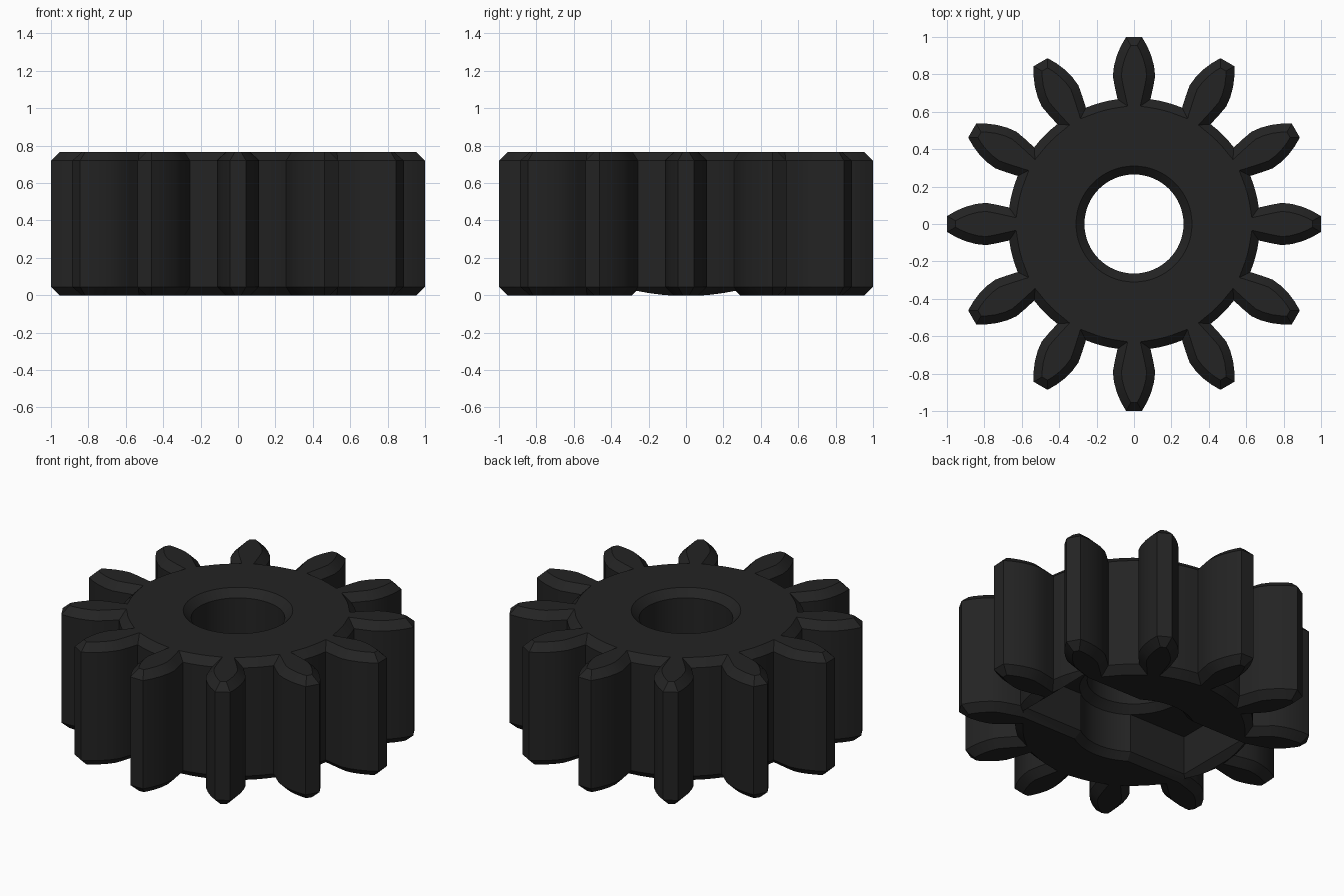
import bpy, bmesh, math

if "Cube" in bpy.data.objects:
    bpy.data.objects.remove(bpy.data.objects["Cube"])

TEETH, HEIGHT, CH = 12, 0.765, 0.045

dark = bpy.data.materials.new("charcoal")
dark.diffuse_color = (0.017, 0.017, 0.017, 1)
dark.use_nodes = True
dark.node_tree.nodes["Principled BSDF"].inputs["Base Color"].default_value = dark.diffuse_color


def loft(name, rings, closed=False):
    """Join equal rings of points into a solid, capped or looped."""
    bm = bmesh.new()
    loops = [[bm.verts.new(p) for p in ring] for ring in rings]
    n = len(loops[0])
    pairs = list(zip(loops, loops[1:]))
    for a, b in pairs:
        for i in range(n):
            j = (i + 1) % n
            bm.faces.new((a[i], a[j], b[j], b[i]))
    bm.faces.new(loops[0][::-1])
    bm.faces.new(loops[-1])
    bmesh.ops.recalc_face_normals(bm, faces=bm.faces)
    me = bpy.data.meshes.new(name)
    bm.to_mesh(me)
    bm.free()
    me.materials.append(dark)
    ob = bpy.data.objects.new(name, me)
    bpy.context.collection.objects.link(ob)
    return ob


def inset(points, d):
    """Offset a counter-clockwise outline inwards by d with mitred corners."""
    out = []
    for i, (x, y) in enumerate(points):
        px, py = points[i - 1]
        qx, qy = points[(i + 1) % len(points)]
        a, b = math.hypot(x - px, y - py), math.hypot(qx - x, qy - y)
        n1 = (-(y - py) / a, (x - px) / a)
        n2 = (-(qy - y) / b, (qx - x) / b)
        k = d / (1 + n1[0] * n2[0] + n1[1] * n2[1])
        out.append((x + (n1[0] + n2[0]) * k, y + (n1[1] + n2[1]) * k))
    return out


def at(points, z):
    return [(x, y, z) for x, y in points]


# Gear outline: one curved tooth plus the root arc, repeated around
flank = [(0.667, 0.088), (0.73, 0.102), (0.79, 0.113), (0.845, 0.107),
         (0.90, 0.092), (0.95, 0.071), (0.999, 0.043)]
tooth = [(r, -w) for r, w in flank] + [(r, w) for r, w in reversed(flank)]
root_r = math.hypot(*flank[0])
root_a = math.atan2(flank[0][1], flank[0][0])
step = 2 * math.pi / TEETH
for k in range(1, 4):
    a = root_a + (step - 2 * root_a) * k / 4
    tooth.append((root_r * math.cos(a), root_r * math.sin(a)))
outline = []
for t in range(TEETH):
    c, s = math.cos(t * step), math.sin(t * step)
    outline += [(x * c - y * s, x * s + y * c) for x, y in tooth]
inner = inset(outline, CH)

# Gear body with chamfered top and bottom rims
gear = loft("gear", [at(inner, 0), at(outline, CH),
                     at(outline, HEIGHT - CH), at(inner, HEIGHT)])


def circle(r, z, n=64):
    return [(r * math.cos(2 * math.pi * i / n), r * math.sin(2 * math.pi * i / n), z)
            for i in range(n)]


def rect(hx, hy, z):
    return [(-hx, -hy, z), (hx, -hy, z), (hx, hy, z), (-hx, hy, z)]


# Cross slot in the underside, flared at its mouth
slot = loft("slot_cutter", [rect(0.66, 0.33, -0.04), rect(0.58, 0.25, 0.04),
                            rect(0.58, 0.25, 0.282)])

# Bore: wider at the bottom, chamfered at both ends
bore = loft("bore_cutter", [circle(r, z) for r, z in (
    (0.39, -0.04), (0.31, 0.04), (0.31, 0.28), (0.265, 0.325),
    (0.265, HEIGHT - CH), (0.355, HEIGHT + CH))])

bpy.context.view_layer.objects.active = gear
gear.select_set(True)
for cutter in (slot, bore):
    cutter.hide_render = True
    mod = gear.modifiers.new(cutter.name, 'BOOLEAN')
    mod.operation, mod.solver, mod.object = 'DIFFERENCE', 'EXACT', cutter
    bpy.ops.object.modifier_apply(modifier=mod.name)
    bpy.data.objects.remove(cutter)

bpy.ops.object.shade_smooth_by_angle(angle=math.radians(25))
